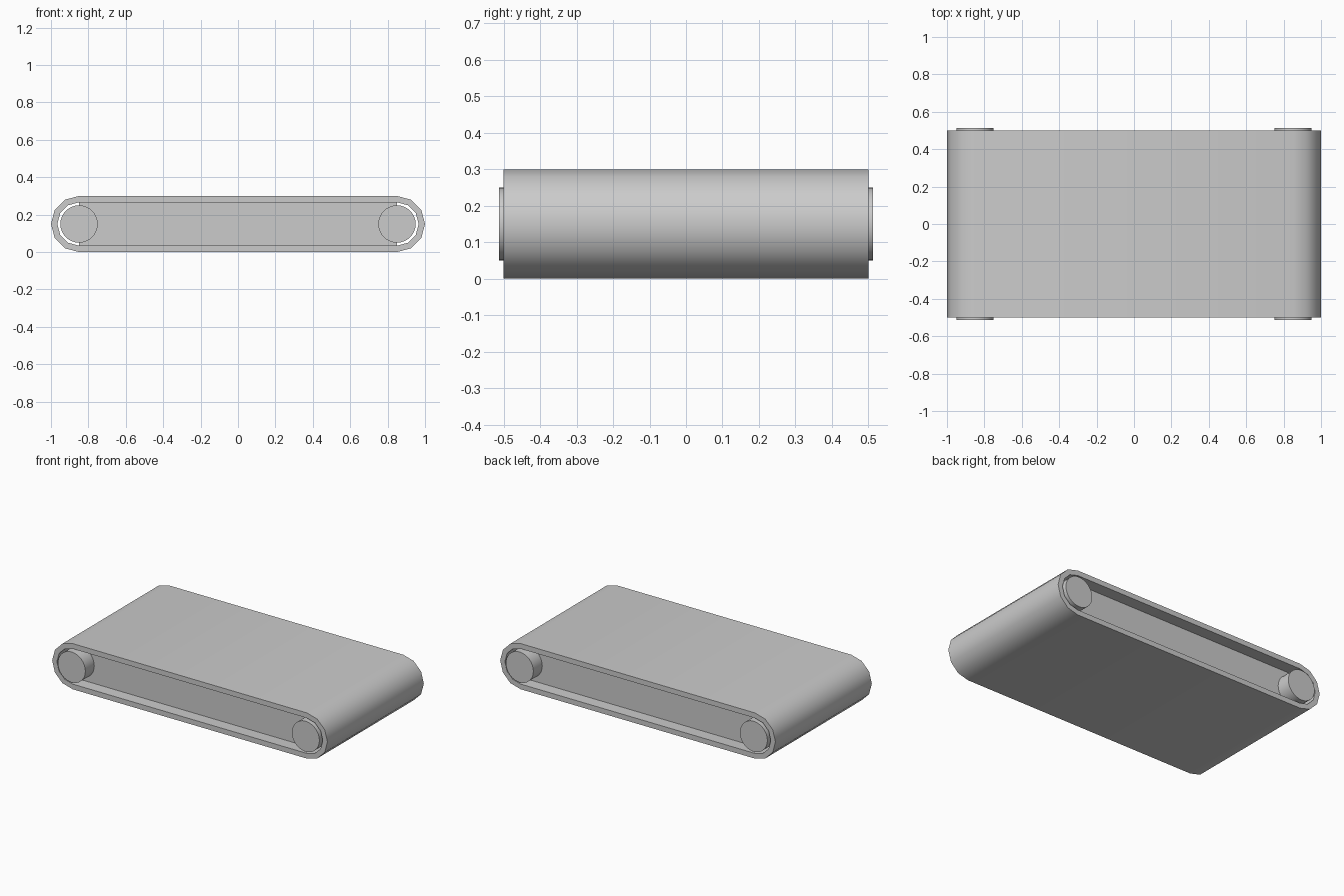
import bpy, bmesh, math

if "Cube" in bpy.data.objects:
    bpy.data.objects.remove(bpy.data.objects["Cube"])

CX, CZ = 0.85, 0.15      # roller axis position
HALF_W = 0.5             # half belt width
ARC = 6                  # facets per belt end


def stadium(r):
    """Rounded loop profile around both roller axes."""
    pts = []
    for side, start in ((1, -90), (-1, 90)):
        for i in range(ARC + 1):
            a = math.radians(start + 180 * i / ARC)
            pts.append((side * CX + r * math.cos(a), CZ + r * math.sin(a)))
    return pts


def add_object(name, bm, smooth=None):
    bmesh.ops.recalc_face_normals(bm, faces=bm.faces)
    mesh = bpy.data.meshes.new(name)
    bm.to_mesh(mesh)
    bm.free()
    obj = bpy.data.objects.new(name, mesh)
    bpy.context.collection.objects.link(obj)
    if smooth:
        bpy.ops.object.select_all(action='DESELECT')
        obj.select_set(True)
        bpy.context.view_layer.objects.active = obj
        bpy.ops.object.shade_smooth_by_angle(angle=math.radians(smooth))
    return obj


# belt: hollow loop with a rectangular section
bm = bmesh.new()
loops = [[bm.verts.new((x, y, z)) for x, z in stadium(r)]
         for r, y in ((0.15, -HALF_W), (0.15, HALF_W), (0.116, HALF_W), (0.116, -HALF_W))]
n = len(loops[0])
for k in range(4):
    a, b = loops[k], loops[(k + 1) % 4]
    for i in range(n):
        j = (i + 1) % n
        bm.faces.new((a[i], a[j], b[j], b[i]))
add_object("belt", bm, 40)

# inner frame: recessed core between the rollers
bm = bmesh.new()
bmesh.ops.create_cube(bm, size=1)
bmesh.ops.scale(bm, vec=(2 * CX, 0.84, 0.232), verts=bm.verts)
bmesh.ops.translate(bm, vec=(0, 0, CZ), verts=bm.verts)
add_object("inner_frame", bm)

# rollers: poke slightly out of the belt on both sides
for name, side in (("left_roller", -1), ("right_roller", 1)):
    bpy.ops.mesh.primitive_cylinder_add(vertices=32, radius=0.1, depth=1.025,
                                        location=(side * CX, 0, CZ),
                                        rotation=(math.pi / 2, 0, 0))
    bpy.context.object.name = name
    bpy.ops.object.shade_smooth_by_angle(angle=math.radians(40))
